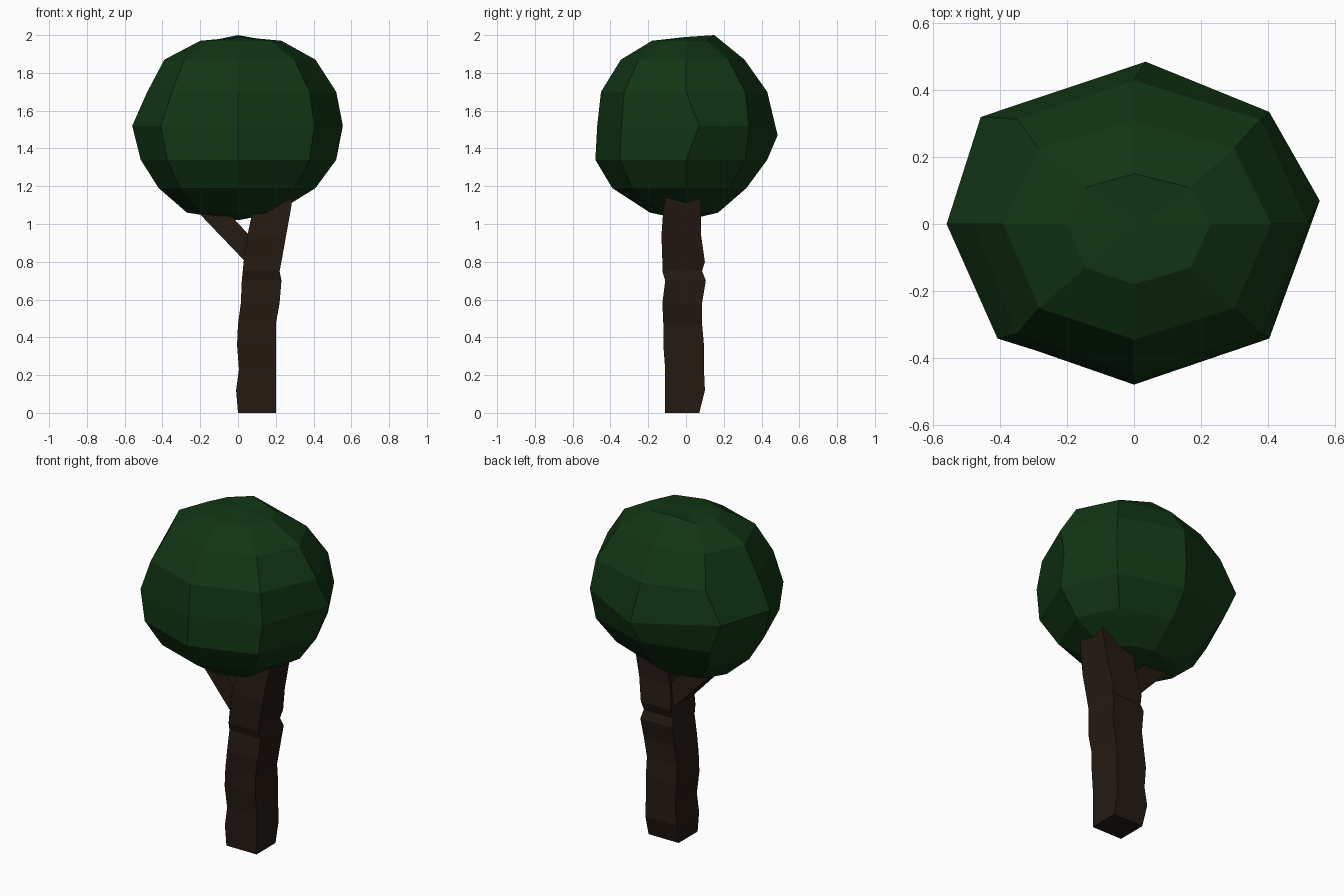
import bpy
import bmesh
from math import sin, cos, pi
from mathutils import Vector

if "Cube" in bpy.data.objects:
    bpy.data.objects.remove(bpy.data.objects["Cube"])


def material(name, color):
    m = bpy.data.materials.new(name)
    m.diffuse_color = color
    m.use_nodes = True
    m.node_tree.nodes["Principled BSDF"].inputs["Base Color"].default_value = m.diffuse_color
    return m


def loft(name, rings, mat, bottom=None, top=None):
    """Skin a stack of rings; ends close to a pole point or a flat cap."""
    bm = bmesh.new()
    loops = [[bm.verts.new(p) for p in ring] for ring in rings]
    n = len(loops[0])
    for a, b in zip(loops, loops[1:]):
        for i in range(n):
            j = (i + 1) % n
            bm.faces.new((a[i], a[j], b[j], b[i]))
    for loop, pole in ((loops[0], bottom), (loops[-1], top)):
        if pole:
            p = bm.verts.new(pole)
            for i in range(n):
                bm.faces.new((loop[i], loop[(i + 1) % n], p))
        else:
            bm.faces.new(loop)
    bmesh.ops.recalc_face_normals(bm, faces=bm.faces)
    me = bpy.data.meshes.new(name)
    bm.to_mesh(me)
    bm.free()
    me.materials.append(mat)
    ob = bpy.data.objects.new(name, me)
    bpy.context.collection.objects.link(ob)
    return ob


bark = material("bark", (0.018, 0.010, 0.006, 1))
leaf = material("leaf", (0.006, 0.036, 0.007, 1))

# Trunk: wobbly square column (z, left, right, front, back)
trunk = [
    (0.00, 0.00, 0.20, -0.11, 0.07),
    (0.12, -0.01, 0.20, -0.11, 0.10),
    (0.23, 0.005, 0.20, -0.11, 0.095),
    (0.36, -0.005, 0.20, -0.12, 0.095),
    (0.47, 0.00, 0.20, -0.12, 0.085),
    (0.58, 0.015, 0.22, -0.125, 0.085),
    (0.70, 0.02, 0.23, -0.11, 0.105),
    (0.75, 0.025, 0.22, -0.125, 0.085),
    (0.80, 0.03, 0.23, -0.125, 0.10),
    (0.94, 0.05, 0.255, -0.13, 0.08),
    (1.08, 0.08, 0.28, -0.12, 0.08),
    (1.22, 0.10, 0.30, -0.10, 0.08),
]
loft("trunk", [[(l, f, z), (r, f, z), (r, b, z), (l, b, z)]
               for z, l, r, f, b in trunk], bark)

# Branch: tapering square limb leaning left (lower edge, upper edge, half depth)
branch = [
    ((0.08, 0.77), (0.12, 0.87), 0.09),
    ((0.03, 0.81), (0.06, 0.94), 0.09),
    ((-0.20, 1.05), (-0.08, 1.09), 0.06),
    ((-0.26, 1.12), (-0.17, 1.18), 0.05),
]
loft("branch", [[(lo[0], -0.02 - d, lo[1]), (hi[0], -0.02 - d, hi[1]),
                 (hi[0], -0.02 + d, hi[1]), (lo[0], -0.02 + d, lo[1])]
                for lo, hi, d in branch], bark)

# Crown: lumpy 8-sided ball (z, left, right, front, back reach)
crown = [
    (1.06, 0.27, 0.20, 0.19, 0.17),
    (1.19, 0.42, 0.41, 0.39, 0.32),
    (1.34, 0.515, 0.52, 0.48, 0.43),
    (1.52, 0.56, 0.555, 0.47, 0.46),
    (1.70, 0.48, 0.52, 0.45, 0.43),
    (1.87, 0.39, 0.41, 0.345, 0.31),
    (1.97, 0.20, 0.23, 0.18, 0.15),
]
rings = []
for z, l, r, f, b in crown:
    ring = []
    for i in range(8):
        c, s = cos(i * pi / 4), sin(i * pi / 4)
        k = 1.03 if i % 2 else 1.0
        ring.append(Vector((c * k * (r if c > 0 else l), s * k * (b if s > 0 else f), z)))
    rings.append(ring)
# individual bumps
rings[3][0].y = 0.07
rings[3][2][:] = (0.035, 0.485, 1.47)
rings[3][3].x -= 0.05
rings[3][3].y -= 0.015
rings[6][2].z = 2.0
loft("crown", rings, leaf, bottom=(0, 0, 1.02), top=(0.02, 0, 1.99))
